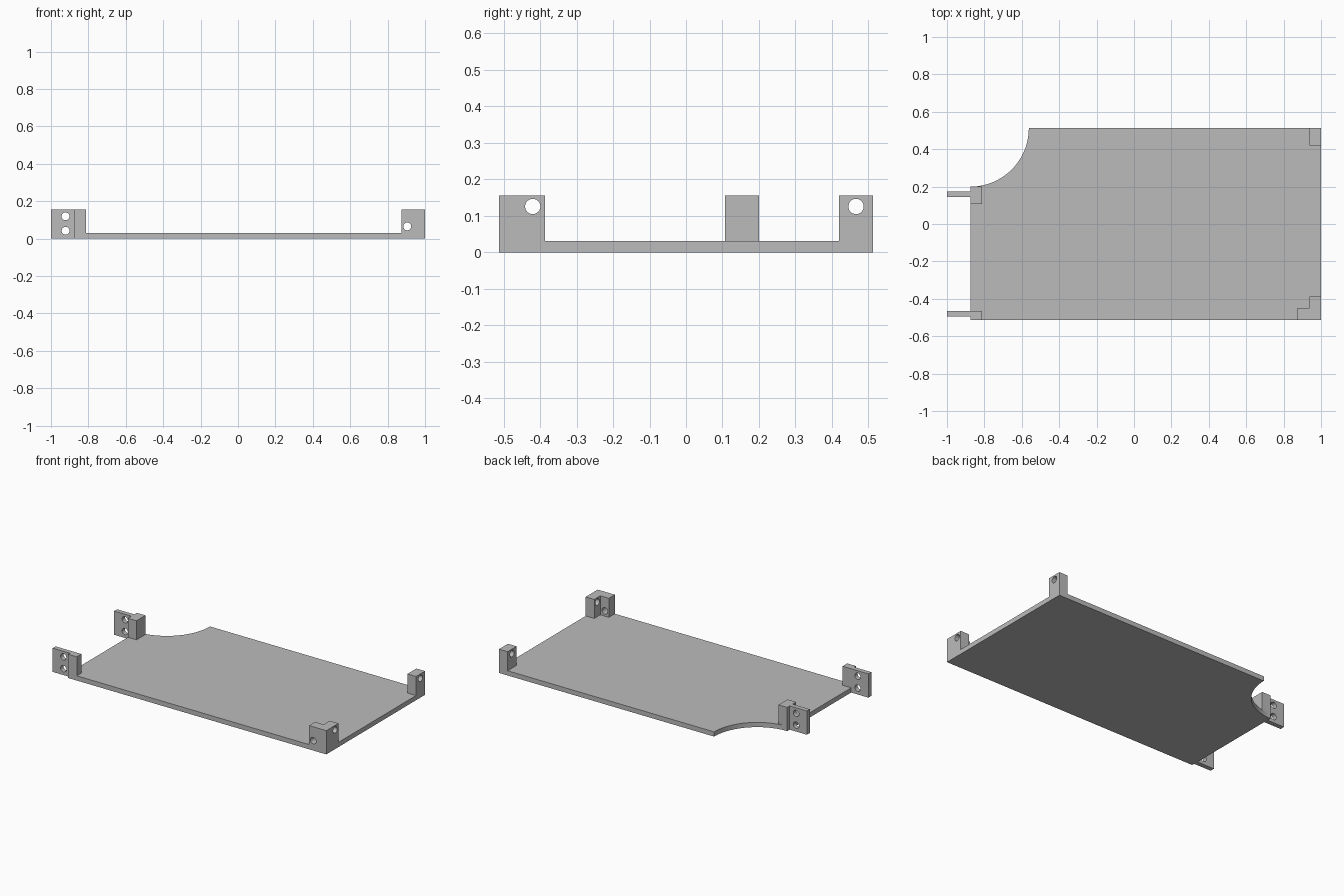
import bpy, bmesh, math
from mathutils import Matrix

if "Cube" in bpy.data.objects:
    bpy.data.objects.remove(bpy.data.objects["Cube"])

T, H = 0.031, 0.156          # plate thickness, bracket height
Y, XL, XB = 0.512, -0.875, -0.8125   # half depth, plate left edge, left post inner edge
R_HOLE = 0.021

grey = bpy.data.materials.new("grey plastic")
grey.diffuse_color = (0.5, 0.5, 0.5, 1)
grey.use_nodes = True
grey.node_tree.nodes["Principled BSDF"].inputs["Base Color"].default_value = grey.diffuse_color


def make_object(name, bm):
    bmesh.ops.recalc_face_normals(bm, faces=bm.faces[:])
    mesh = bpy.data.meshes.new(name)
    bm.to_mesh(mesh)
    bm.free()
    mesh.materials.append(grey)
    ob = bpy.data.objects.new(name, mesh)
    bpy.context.collection.objects.link(ob)
    return ob


def prism(name, outline, height):
    """Extrude a plan outline upward from the ground."""
    bm = bmesh.new()
    face = bm.faces.new([bm.verts.new((x, y, 0)) for x, y in outline])
    ext = bmesh.ops.extrude_face_region(bm, geom=[face])["geom"]
    for v in ext:
        if isinstance(v, bmesh.types.BMVert):
            v.co.z = height
    return make_object(name, bm)


def rod(name, center, axis, length):
    """Cylinder used to drill a screw hole."""
    turn = Matrix.Rotation(math.pi / 2, 4, 'Y' if axis == 'X' else 'X')
    bm = bmesh.new()
    bmesh.ops.create_cone(bm, cap_ends=True, segments=32, radius1=R_HOLE,
                          radius2=R_HOLE, depth=length,
                          matrix=Matrix.Translation(center) @ turn)
    return make_object(name, bm)


def combine(target, other, operation):
    mod = target.modifiers.new(operation.lower(), 'BOOLEAN')
    mod.operation, mod.solver, mod.object = operation, 'EXACT', other
    bpy.context.view_layer.objects.active = target
    bpy.ops.object.modifier_apply(modifier=mod.name)
    bpy.data.objects.remove(other)


# Base plate with a concave quarter-circle notch in the back left corner
r = 0.3125
arc = [(XL + r * math.cos(a), Y - r * math.sin(a))
       for a in (math.pi / 2 * i / 32 for i in range(33))]
tray = prism("mounting_tray", [(XL, -Y), (1, -Y), (1, Y)] + arc, T)

# Left posts, each with a thin tab reaching outward
back_left = [(-1, 0.144), (XL, 0.144), (XL, 0.107), (XB, 0.107),
             (XB, 0.2), (XL, 0.2), (XL, 0.174), (-1, 0.174)]
front_left = [(-1, -0.494), (XL, -0.494), (XL, -Y), (XB, -Y),
              (XB, -0.464), (-1, -0.464)]
# Right corner posts: an L-shaped one in front, a plain one behind
front_right = [(0.875, -Y), (1, -Y), (1, -0.387), (0.9375, -0.387),
               (0.9375, -0.45), (0.875, -0.45)]
back_right = [(0.9375, 0.419), (1, 0.419), (1, Y), (0.9375, Y)]
for outline in (back_left, front_left, front_right, back_right):
    combine(tray, prism("post", outline, H), 'UNION')

# Screw holes
holes = [((-0.922, y, z), 'Y') for y in (0.159, -0.479) for z in (0.042, 0.119)]
holes += [((0.905, -0.481, 0.065), 'Y'),
          ((0.969, -0.42, 0.126), 'X'), ((0.969, 0.466, 0.126), 'X')]
for center, axis in holes:
    combine(tray, rod("drill", center, axis, 0.1), 'DIFFERENCE')

# Smooth the curved walls, keep the corners sharp
for p in tray.data.polygons:
    p.use_smooth = True
tray.data.set_sharp_from_angle(angle=math.radians(30))
